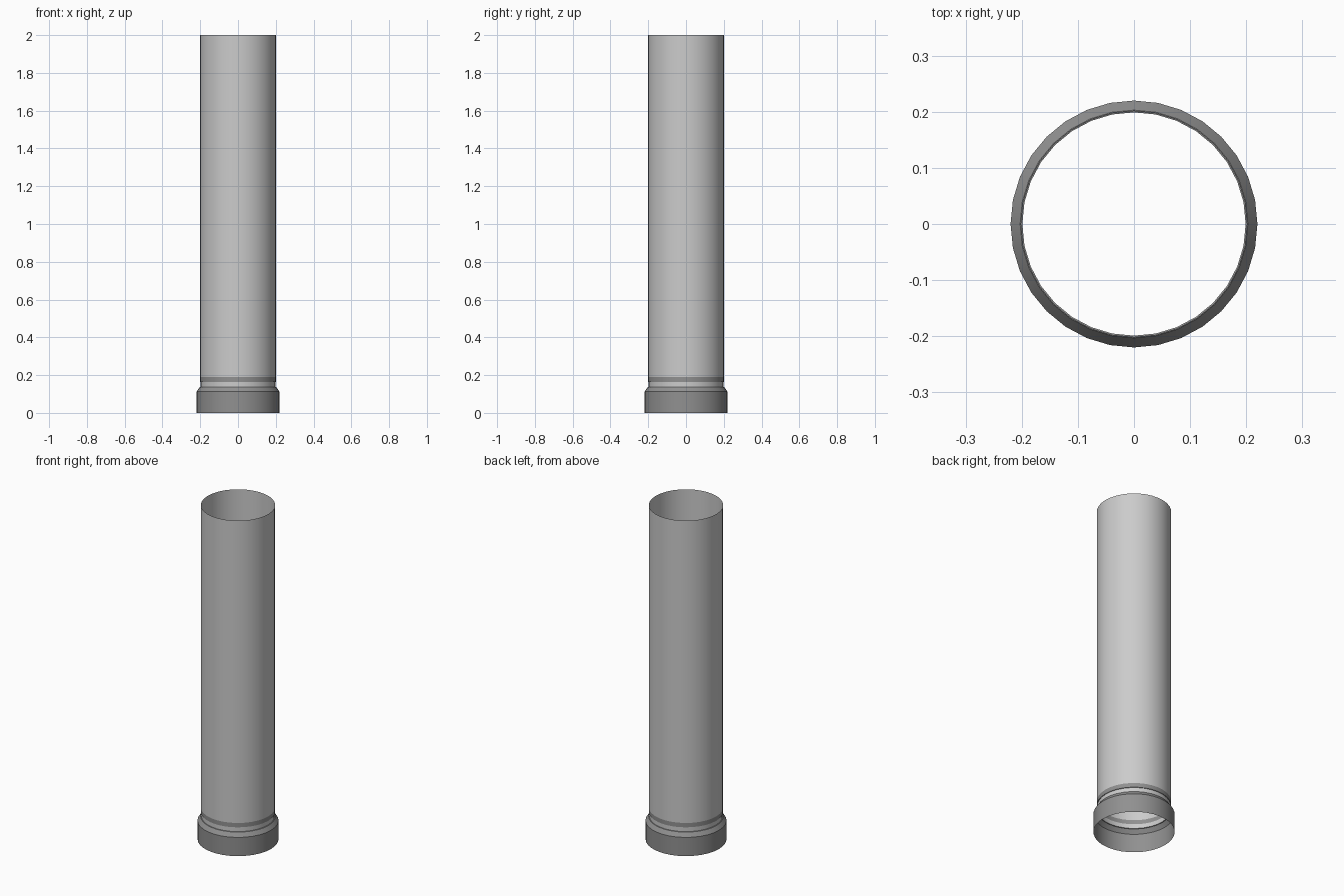
import bpy, bmesh, math

if "Cube" in bpy.data.objects:
    bpy.data.objects.remove(bpy.data.objects["Cube"])

SIDES = 32


def material(name, value):
    m = bpy.data.materials.new(name)
    m.diffuse_color = (value, value, value, 1)
    m.use_nodes = True
    m.node_tree.nodes["Principled BSDF"].inputs["Base Color"].default_value = m.diffuse_color
    return m


def lathe(name, profile, mat=None):
    """Open shell of revolution from (radius, z) points, listed bottom to top."""
    bm = bmesh.new()
    rings = []
    for r, z in profile:
        rings.append([bm.verts.new((r * math.cos(2 * math.pi * i / SIDES),
                                    r * math.sin(2 * math.pi * i / SIDES), z))
                      for i in range(SIDES)])
    for low, high in zip(rings, rings[1:]):
        for i in range(SIDES):
            j = (i + 1) % SIDES
            bm.faces.new((low[i], low[j], high[j], high[i]))
    mesh = bpy.data.meshes.new(name)
    bm.to_mesh(mesh)
    bm.free()
    obj = bpy.data.objects.new(name, mesh)
    bpy.context.collection.objects.link(obj)
    if mat:
        mesh.materials.append(mat)
    bpy.ops.object.select_all(action='DESELECT')
    obj.select_set(True)
    bpy.context.view_layer.objects.active = obj
    bpy.ops.object.shade_smooth_by_angle(angle=math.radians(30))
    return obj


dark = material("dark_grey", 0.28)

# Long open pipe
lathe("pipe", [(0.202, 0.19), (0.202, 2.0)])
# Dark band at the foot of the pipe, stepping in to the groove
lathe("lower_band", [(0.199, 0.163), (0.202, 0.164), (0.202, 0.19)], dark)
# Recessed pale groove
lathe("groove", [(0.199, 0.137), (0.199, 0.163)])
# Wide socket collar with sloped shoulder
lathe("socket_collar", [(0.22, 0.0), (0.22, 0.112), (0.203, 0.136), (0.199, 0.137)], dark)
